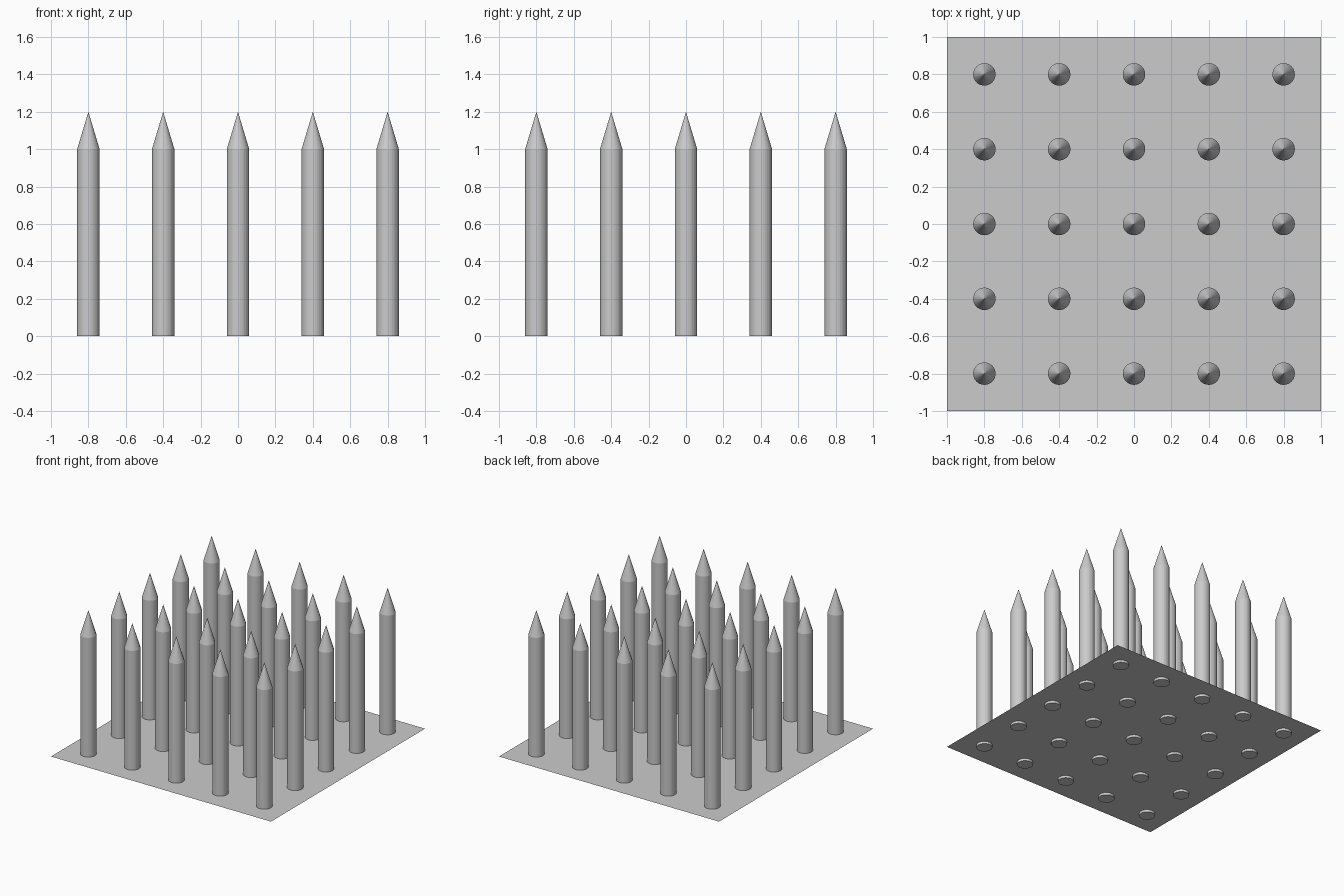
import bpy

if "Cube" in bpy.data.objects:
    bpy.data.objects.remove(bpy.data.objects["Cube"])

SIDES = 32
RADIUS = 0.06
SHAFT_TOP = 1.0
TIP = 1.2

# Thin base sheet, pierced by the spikes just above their feet
bpy.ops.mesh.primitive_plane_add(size=2, location=(0, 0, 0.02))
bpy.context.object.name = "base_sheet"


def add_spike(x, y, tag):
    # Round shaft
    bpy.ops.mesh.primitive_cylinder_add(
        vertices=SIDES, radius=RADIUS, depth=SHAFT_TOP,
        location=(x, y, SHAFT_TOP / 2))
    bpy.context.object.name = "spike_shaft_" + tag
    # Pointed tip
    bpy.ops.mesh.primitive_cone_add(
        vertices=SIDES, radius1=RADIUS, radius2=0, depth=TIP - SHAFT_TOP,
        location=(x, y, (SHAFT_TOP + TIP) / 2))
    bpy.context.object.name = "spike_tip_" + tag


# Five by five grid of spikes
for row in range(5):
    for col in range(5):
        add_spike((col - 2) * 0.4, (row - 2) * 0.4, f"{row + 1}_{col + 1}")
